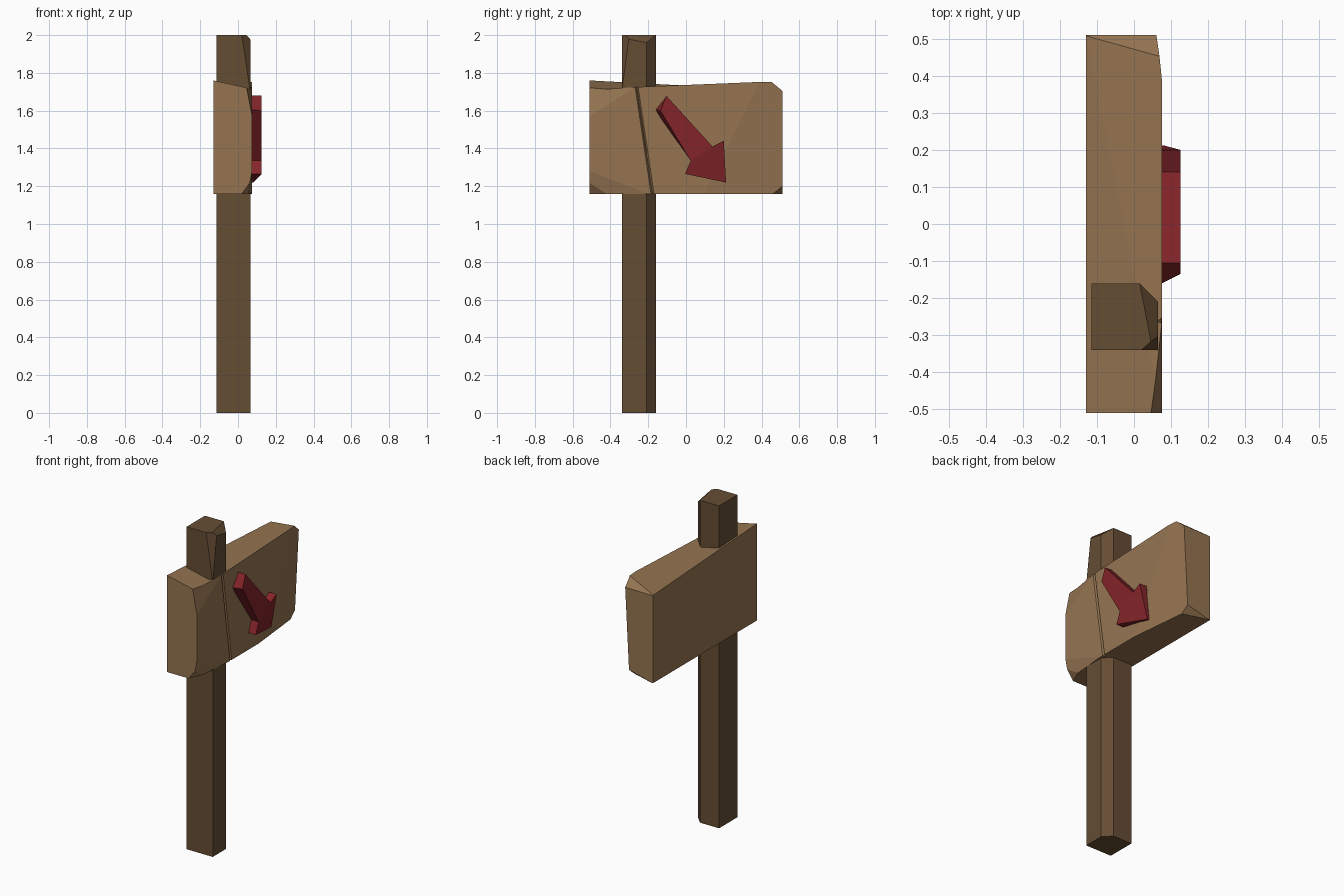
import bpy, bmesh
from mathutils import Vector

if "Cube" in bpy.data.objects:
    bpy.data.objects.remove(bpy.data.objects["Cube"])


def material(name, rgb):
    m = bpy.data.materials.new(name)
    m.diffuse_color = (*rgb, 1)
    m.use_nodes = True
    m.node_tree.nodes["Principled BSDF"].inputs["Base Color"].default_value = m.diffuse_color
    return m


def prism(bm, bottom, top):
    """Closed solid between two matching loops of points."""
    lo = [bm.verts.new(p) for p in bottom]
    hi = [bm.verts.new(p) for p in top]
    n = len(lo)
    for i in range(n):
        j = (i + 1) % n
        bm.faces.new((lo[i], lo[j], hi[j], hi[i]))
    bm.faces.new(lo[::-1])
    return lo, hi


def chip(bm, a, b, c, keep):
    """Slice off whatever lies beyond the plane a-b-c, seen from keep."""
    a, b, c, keep = map(Vector, (a, b, c, keep))
    n = (b - a).cross(c - a).normalized()
    if n.dot(keep - a) > 0:
        n = -n
    slice_at(bm, a, n, True)
    edges = [e for e in bm.edges if e.is_boundary]
    if edges:
        bmesh.ops.holes_fill(bm, edges=edges, sides=0)


def slice_at(bm, co, no, clear=False):
    geom = bm.verts[:] + bm.edges[:] + bm.faces[:]
    bmesh.ops.bisect_plane(bm, geom=geom, dist=1e-4, plane_co=co,
                           plane_no=no, clear_outer=clear)


def finish(bm, name, mat):
    bmesh.ops.remove_doubles(bm, verts=bm.verts, dist=1e-4)
    bmesh.ops.recalc_face_normals(bm, faces=bm.faces)
    me = bpy.data.meshes.new(name)
    bm.to_mesh(me)
    bm.free()
    me.materials.append(mat)
    ob = bpy.data.objects.new(name, me)
    bpy.context.collection.objects.link(ob)


dark_wood = material("dark_wood", (0.13, 0.074, 0.034))
light_wood = material("light_wood", (0.30, 0.175, 0.083))
red_paint = material("red_paint", (0.23, 0.018, 0.022))

# Post: five-sided, with a worn top
bm = bmesh.new()
section = [(-.115, -.34), (.065, -.34), (.065, -.21), (.015, -.16), (-.115, -.16)]
_, hi = prism(bm, [(x, y, 0) for x, y in section], [(x, y, 2) for x, y in section])
bm.faces.new(hi)
core = (-.02, -.25, 1)
chip(bm, (.065, -.34, 1.985), (.065, -.21, 1.96), (.05, -.34, 2), core)
chip(bm, (.02, -.34, 2), (.065, -.30, 2), (.065, -.34, 1.70), core)
finish(bm, "post", dark_wood)

# Board: slab with a twisted top
bm = bmesh.new()
rect = [(-.13, -.51), (.075, -.51), (.075, .51), (-.13, .51)]
heights = [1.76, 1.715, 1.757, 1.705]
_, hi = prism(bm, [(x, y, 1.16) for x, y in rect],
              [(x, y, z) for (x, y), z in zip(rect, heights)])
bm.faces.new((hi[0], hi[1], hi[3]))
bm.faces.new((hi[1], hi[2], hi[3]))

# Chipped board corners
core = (-.03, 0, 1.45)
for a, b, c in [
    ((.075, -.51, 1.57), (.05, -.51, 1.70), (.075, -.26, 1.73)),
    ((.075, -.51, 1.28), (.05, -.51, 1.16), (.075, -.20, 1.16)),
    ((.06, -.51, 1.215), (.02, -.51, 1.16), (.058, -.42, 1.16)),
    ((.075, .25, 1.47), (.075, .39, 1.75), (.06, .51, 1.70)),
    ((.075, .45, 1.755), (.075, .51, 1.705), (-.13, .51, 1.703)),
    ((.075, .45, 1.16), (.075, .51, 1.21), (-.12, .51, 1.16)),
]:
    chip(bm, a, b, c, core)

# Crack across the board face
along = Vector((0, .085, -.57)).normalized()
across = Vector((1, 0, 0)).cross(along)
mid = Vector((0, -.262, 1.73))
for off in (-.008, .008, 0):
    slice_at(bm, mid + across * off, across)
for v in bm.verts:
    if abs((v.co - mid).dot(across)) < 1e-4 and v.co.x > .05:
        v.co.x -= .012
finish(bm, "sign_board", light_wood)

# Arrow: raised shaft with a head sloping down to the tip
bm = bmesh.new()
base = [(-.105, 1.68), (-.165, 1.605), (.025, 1.335), (-.005, 1.265),
        (.212, 1.22), (.20, 1.44), (.14, 1.41)]
front = list(base)
front[1] = (-.135, 1.60)
lo, hi = prism(bm, [(.065, y, z) for y, z in base],
               [(.08 if i == 4 else .125, y, z) for i, (y, z) in enumerate(front)])
bm.faces.new((hi[0], hi[1], hi[2], hi[6]))
bm.faces.new(hi[2:])
finish(bm, "arrow", red_paint)
